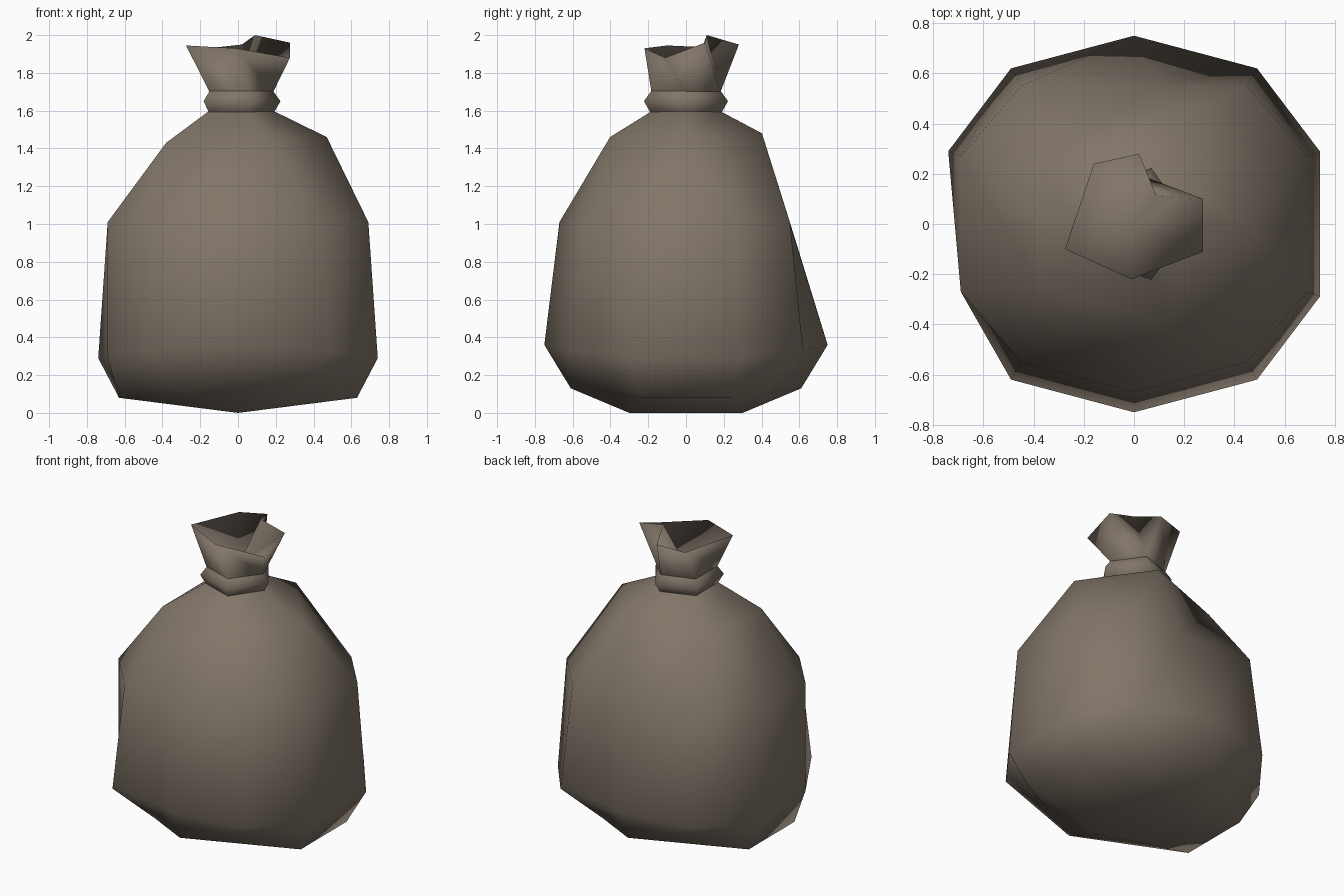
import bpy, bmesh, math

if "Cube" in bpy.data.objects:
    bpy.data.objects.remove(bpy.data.objects["Cube"])

cloth = bpy.data.materials.new("brown sackcloth")
cloth.diffuse_color = (0.22, 0.18, 0.14, 1)
cloth.use_nodes = True
cloth.node_tree.nodes["Principled BSDF"].inputs["Base Color"].default_value = cloth.diffuse_color


def pentagon(bm, r, z, sy=1.0):
    return [bm.verts.new((r * math.cos(math.radians(72 * k)),
                          sy * r * math.sin(math.radians(72 * k)), z)) for k in range(5)]


def decagon(bm, s, d, m):
    """Ten-sided ring mirrored from a side, a diagonal and a middle point."""
    quarter = [(s, 1, 1), (d, 1, 1), (m, 1, 1), (d, -1, 1), (s, -1, 1),
               (s, -1, -1), (d, -1, -1), (m, 1, -1), (d, 1, -1), (s, 1, -1)]
    return [bm.verts.new((p[0] * sx, p[1] * sy, p[2])) for p, sx, sy in quarter]


def bridge(bm, a, b):
    n = len(a)
    for i in range(n):
        j = (i + 1) % n
        bm.faces.new((a[i], a[j], b[j], b[i]))


def finish(bm, name, angle=180):
    me = bpy.data.meshes.new(name)
    bm.to_mesh(me)
    bm.free()
    ob = bpy.data.objects.new(name, me)
    bpy.context.collection.objects.link(ob)
    me.materials.append(cloth)
    bpy.ops.object.select_all(action='DESELECT')
    ob.select_set(True)
    bpy.context.view_layer.objects.active = ob
    bpy.ops.object.shade_smooth_by_angle(angle=math.radians(angle))


# sack body: ten-sided rings narrowing to a five-sided shoulder and neck
bm = bmesh.new()
low = decagon(bm, (.63, .24, .08), (.315, .425, .105), (0, .61, .13))
belly = decagon(bm, (.74, .29, .29), (.49, .62, .33), (0, .75, .36))
chest = decagon(bm, (.69, .27, 1.01), (.45, .55, 1.01), (0, .67, 1.01))
belly[5].co = (-.69, -.27, .29)      # flattened front left corner
chest[2].co = (.08, .55, 1.0)        # flattened back
bridge(bm, low, belly)
bridge(bm, belly, chest)
shoulder = pentagon(bm, .47, 1.46, .90)
for v in shoulder:
    if v.co.x < 0:
        v.co.z = 1.43
shoulder[1].co.z = 1.48
neck = pentagon(bm, .195, 1.595)
bridge(bm, shoulder, neck)
for k in range(5):
    a, b, c = (chest[(2 * k + o) % 10] for o in (-1, 0, 1))
    bm.faces.new((a, b, shoulder[k]))
    bm.faces.new((b, c, shoulder[(k + 1) % 5], shoulder[k]))
# underside, meeting in a short keel
p, q = bm.verts.new((0, .3, 0)), bm.verts.new((0, -.3, 0))
for i in range(9):
    if i != 4:
        bm.faces.new((low[i + 1], low[i], p if i < 4 else q))
bm.faces.new((low[0], low[9], q, p))
bm.faces.new((low[5], low[4], p, q))
finish(bm, "sack_body")

# tied band around the neck
bm = bmesh.new()
rings = [pentagon(bm, r, z, 1.04) for r, z in ((.19, 1.59), (.225, 1.65), (.185, 1.705))]
bridge(bm, rings[0], rings[1])
bridge(bm, rings[1], rings[2])
finish(bm, "neck_tie")

# flared open mouth with one folded corner; the inside is a shallow funnel
bm = bmesh.new()
rim = [bm.verts.new(c) for c in (
    (.275, -.11, 1.88), (.275, .10, 1.96), (.09, .11, 2.0), (.02, .28, 1.95),
    (-.16, .24, 1.93), (-.275, -.10, 1.945), (-.01, -.22, 1.93))]
base = pentagon(bm, .187, 1.70, 1.03)
owner = [0, 0, 1, 1, 2, 3, 4]        # base corner below each rim corner
funnel = bm.verts.new((0, 0, 1.71))
for i in range(7):
    j = (i + 1) % 7
    a, b = base[owner[i]], base[owner[j]]
    bm.faces.new((a, rim[j], rim[i]) if a == b else (b, rim[j], rim[i]))
    if a != b:
        bm.faces.new((a, b, rim[i]))
    bm.faces.new((rim[i], rim[j], funnel))
bmesh.ops.recalc_face_normals(bm, faces=bm.faces)
finish(bm, "sack_mouth")
